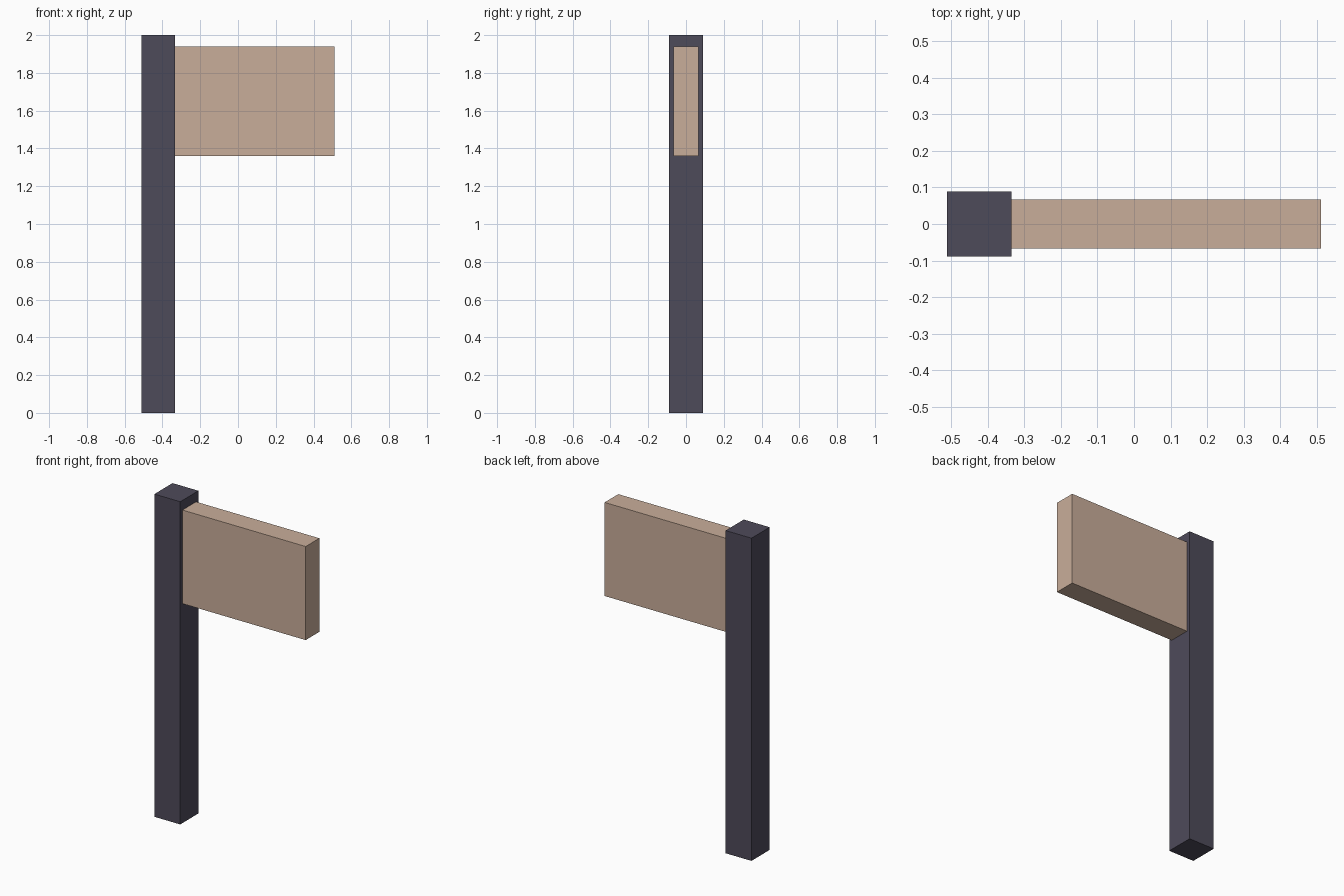
import bpy

cube = bpy.data.objects.get("Cube")
if cube:
    bpy.data.objects.remove(cube, do_unlink=True)


def make_material(name, color):
    mat = bpy.data.materials.new(name)
    mat.use_nodes = True
    mat.diffuse_color = (*color, 1)
    bsdf = next(n for n in mat.node_tree.nodes if n.type == 'BSDF_PRINCIPLED')
    bsdf.inputs["Base Color"].default_value = (*color, 1)
    return mat


def make_box(name, low, high, mat):
    center = [(a + b) / 2 for a, b in zip(low, high)]
    bpy.ops.mesh.primitive_cube_add(size=1, location=center)
    box = bpy.context.object
    box.name = name
    box.scale = [b - a for a, b in zip(low, high)]
    bpy.ops.object.transform_apply(location=False, rotation=False, scale=True)
    box.data.materials.append(mat)
    return box


dark = make_material("dark slate", (0.076, 0.069, 0.102))
tan = make_material("tan wood", (0.584, 0.423, 0.323))

# Upright square post
make_box("post", (-0.511, -0.089, 0), (-0.334, 0.089, 2), dark)

# Board fixed to the side of the post
make_box("sign_board", (-0.334, -0.067, 1.36), (0.511, 0.067, 1.94), tan)
